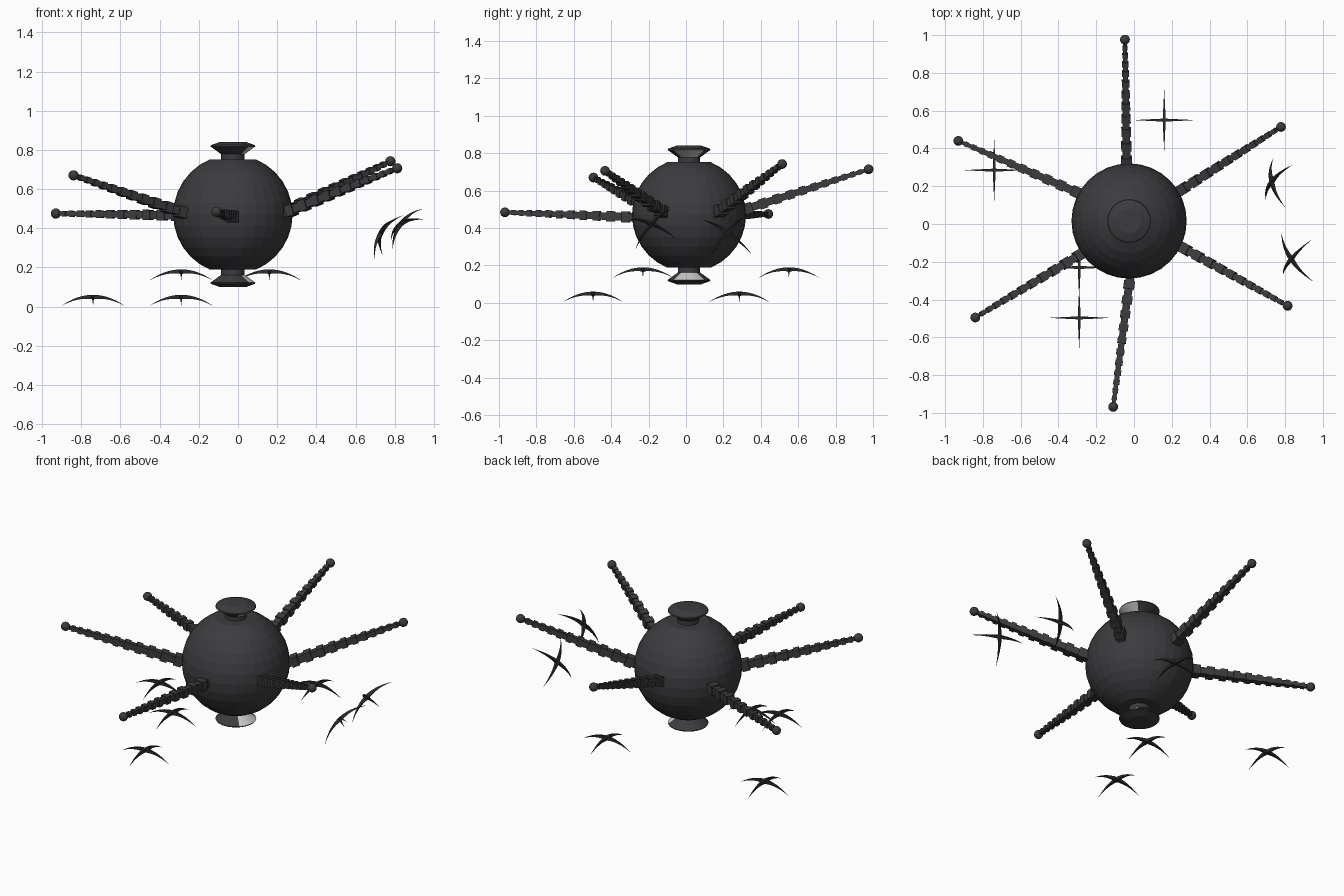
import bpy, bmesh, math
from mathutils import Vector, Matrix

if "Cube" in bpy.data.objects:
    bpy.data.objects.remove(bpy.data.objects["Cube"])


def material(name, rgb):
    m = bpy.data.materials.new(name)
    m.diffuse_color = (*rgb, 1)
    m.use_nodes = True
    m.node_tree.nodes["Principled BSDF"].inputs["Base Color"].default_value = m.diffuse_color
    return m


CHARCOAL = material("charcoal", (0.045, 0.045, 0.05))
BLACK = material("soft_black", (0.024, 0.026, 0.027))
PALE = material("pale_grey", (0.6, 0.6, 0.6))
CENTRE = Vector((-0.026, 0.016, 0.47))


def make(name, bm, mats):
    bmesh.ops.recalc_face_normals(bm, faces=bm.faces)
    me = bpy.data.meshes.new(name)
    bm.to_mesh(me)
    bm.free()
    ob = bpy.data.objects.new(name, me)
    for m in mats:
        me.materials.append(m)
    bpy.context.collection.objects.link(ob)
    return ob


def lathe(profile, n):
    """Closed turned solid from (radius, height) rings, capped at both ends."""
    bm = bmesh.new()
    rings = [[bm.verts.new(CENTRE + Vector((r * math.cos(2 * math.pi * i / n),
                                            r * math.sin(2 * math.pi * i / n), z)))
              for i in range(n)] for r, z in profile]
    for a, b in zip(rings, rings[1:]):
        for i in range(n):
            j = (i + 1) % n
            bm.faces.new((a[i], a[j], b[j], b[i]))
    bm.faces.new(rings[0])
    bm.faces.new(rings[-1])
    return bm


# Faceted round body, flattened at both poles
R = 0.305
steps = [math.radians(22.5 + 11.25 * i) for i in range(13)]
make("body", lathe([(R * math.sin(a), R * math.cos(a)) for a in steps], 32), [CHARCOAL])

# Flared caps above and below, with a pale patch on the flare facing +x
for name, s in (("top_cap", 1), ("bottom_cap", -1)):
    bm = lathe([(0.06, s * 0.27), (0.06, s * 0.308), (0.115, s * 0.348),
                (0.112, s * 0.354), (0.065, s * 0.371)], 32)
    for f in bm.faces:
        d = f.calc_center_median() - CENTRE
        if 0.31 < abs(d.z) < 0.345 and abs(math.atan2(d.y, d.x)) < math.radians(42):
            f.material_index = 1
    make(name, bm, [CHARCOAL, PALE])

# Tapering arms of stacked blocks, each ending in a ball: (base, tip)
ARMS = [((-0.038, 0.27, 0.485), (-0.048, 0.976, 0.714)),
        ((0.21, 0.155, 0.47), (0.778, 0.514, 0.742)),
        ((0.22, -0.105, 0.47), (0.813, -0.433, 0.706)),
        ((-0.018, -0.26, 0.457), (-0.11, -0.968, 0.484)),
        ((-0.24, -0.135, 0.465), (-0.84, -0.495, 0.67)),
        ((-0.25, 0.145, 0.465), (-0.93, 0.44, 0.475))]
BLOCKS = 24
for k, (base, tip) in enumerate(ARMS):
    base, tip = Vector(base), Vector(tip)
    axis = (tip - base).normalized()
    side = axis.cross(Vector((0, 0, 1))).normalized()
    up = side.cross(axis)
    rot = Matrix((axis, side, up)).transposed().to_4x4()
    weights = [1.45 - 0.9 * i / BLOCKS for i in range(BLOCKS)]
    unit = (tip - base).length / sum(weights)
    bm = bmesh.new()
    pos = 0
    for i, w in enumerate(weights):
        length = w * unit
        size = (0.06 - 0.037 * i / BLOCKS) * (1 if i % 2 else 0.74)
        mat = (Matrix.Translation(base + axis * (pos + length / 2)) @ rot
               @ Matrix.Diagonal((length * 1.04, size, size, 1)))
        bmesh.ops.create_cube(bm, size=1, matrix=mat)
        pos += length
    make(f"arm_{k + 1}", bm, [CHARCOAL])
    bm = bmesh.new()
    bmesh.ops.create_uvsphere(bm, u_segments=16, v_segments=8, radius=0.026,
                              matrix=Matrix.Translation(tip))
    make(f"arm_ball_{k + 1}", bm, [CHARCOAL])

# Drooping four-bladed crosses: (centre, first blade direction, second blade direction)
X, Y = (1, 0, 0), (0, 1, 0)
CROSSES = [((0.16, 0.55, 0.19), X, Y), ((-0.74, 0.285, 0.06), X, Y),
           ((-0.29, -0.23, 0.19), X, Y), ((-0.29, -0.497, 0.06), X, Y),
           ((0.72, 0.225, 0.38), (0.15, 0.2, 0.235), (0.08, -0.235, 0.21)),
           ((0.825, -0.187, 0.43), (0.13, 0.16, 0.18), (0.165, -0.23, 0.11))]
for k, (pos, a, b) in enumerate(CROSSES):
    a, b = Vector(a).normalized(), Vector(b)
    b = (b - a * b.dot(a)).normalized()
    n = a.cross(b)
    if n.z < 0:
        n, b = -n, -b
    pos = Vector(pos)
    bm = bmesh.new()
    for d, w in ((a, b), (b, -a)):
        rings = []
        for i in range(-8, 9):
            t = i / 8
            taper = 1.03 - abs(t)
            p = pos + d * (0.16 * t) + n * (-0.055 * t * t)
            hw, th = 0.008 * taper, 0.022 * taper
            rings.append([bm.verts.new(p + w * u + n * v) for u, v in
                          ((-hw, 0), (hw, 0), (hw, -th), (-hw, -th))])
        for r, q in zip(rings, rings[1:]):
            for i in range(4):
                j = (i + 1) % 4
                bm.faces.new((r[i], r[j], q[j], q[i]))
        bm.faces.new(rings[0])
        bm.faces.new(rings[-1])
    make(f"curved_cross_{k + 1}", bm, [BLACK])
